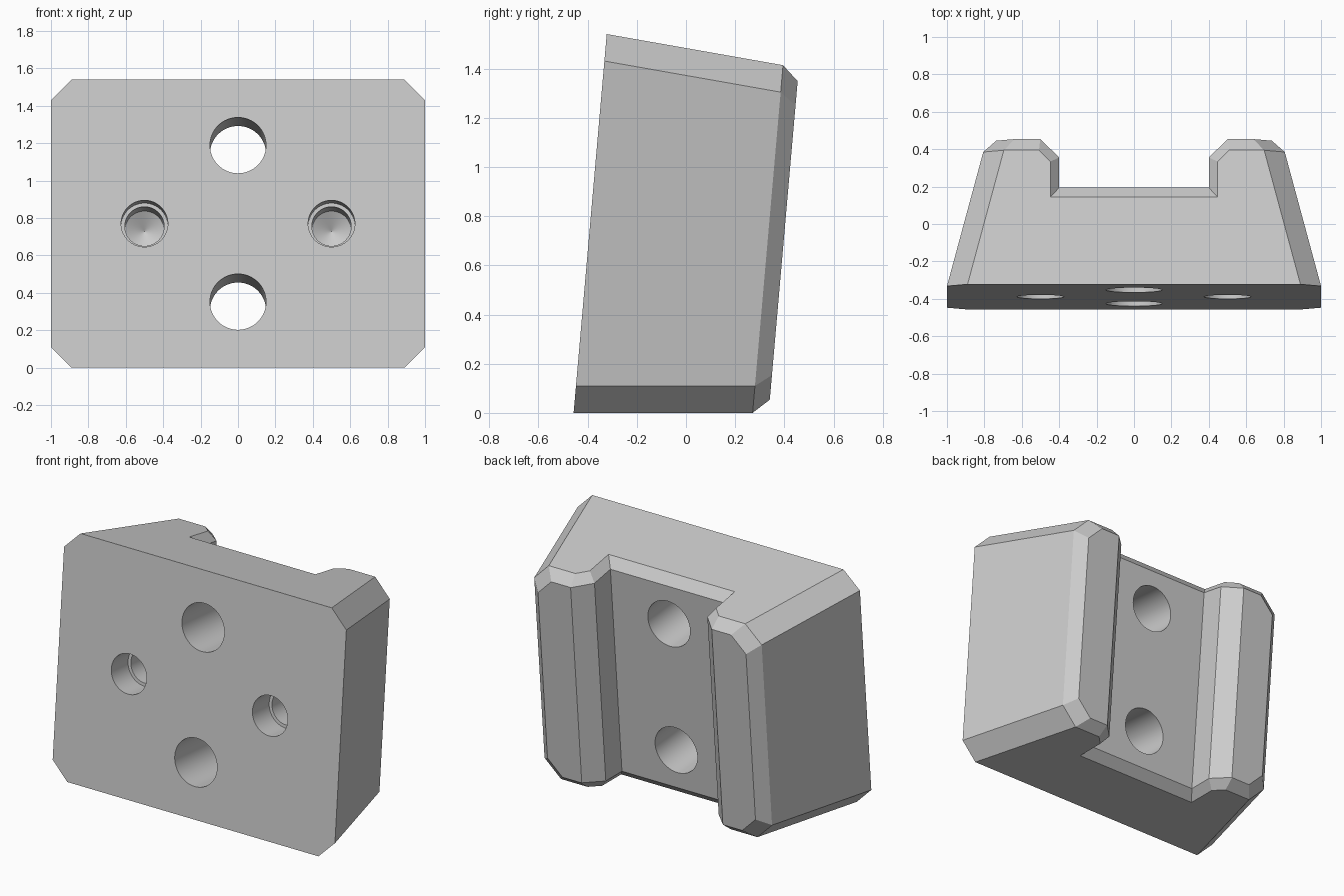
import bpy, bmesh, math
from mathutils import Matrix

# Remove the default cube
cube = bpy.data.objects.get("Cube")
if cube:
    bpy.data.objects.remove(cube, do_unlink=True)

HALF = 0.773       # half height of the front face
TAPER = 0.0875     # top and bottom draw in with depth
DEPTH = 0.79
TILT = math.radians(5)

grey = bpy.data.materials.new("plain grey")
grey.use_nodes = True
grey.diffuse_color = (0.6, 0.6, 0.6, 1)
grey.node_tree.nodes["Principled BSDF"].inputs["Base Color"].default_value = (0.6, 0.6, 0.6, 1)


def loft(name, rings):
    """Closed solid through rings of equal point count."""
    bm = bmesh.new()
    loops = [[bm.verts.new(p) for p in ring] for ring in rings]
    n = len(loops[0])
    for a, b in zip(loops, loops[1:]):
        for i in range(n):
            j = (i + 1) % n
            bm.faces.new((a[i], a[j], b[j], b[i]))
    bm.faces.new(loops[0])
    bm.faces.new(loops[-1])
    bmesh.ops.recalc_face_normals(bm, faces=bm.faces)
    mesh = bpy.data.meshes.new(name)
    bm.to_mesh(mesh)
    bm.free()
    mesh.materials.append(grey)
    obj = bpy.data.objects.new(name, mesh)
    bpy.context.collection.objects.link(obj)
    return obj


def octagon(y, a, b, c):
    """Rectangle with cut corners at depth y."""
    quarter = [(a, b - c), (a - c, b)]
    pts = quarter + [(-x, z) for x, z in reversed(quarter)]
    pts += [(-x, -z) for x, z in pts]
    return [(x, y, z) for x, z in pts]


def drill(name, x, z, steps, segments=64):
    """Stepped round cutter along the depth axis; steps are (depth, radius)."""
    rings = []
    for y, r in steps:
        angles = [2 * math.pi * i / segments for i in range(segments)]
        rings.append([(x + r * math.cos(t), y, z + r * math.sin(t)) for t in angles])
    return loft(name, rings)


def channel_ring(side, k):
    """Channel outline at one end; k widens it into the end chamfer."""
    d = 0.047 * k
    half = [(0.4 + d, 0.527 - 1.15 * d), (0.4 + d, 0.69 - 0.55 * d), (0.62 + d, 0.91 - 0.55 * d)]
    pts = half + [(-x, y) for x, y in reversed(half)]
    return [(x, y, side * (HALF - TAPER * y + 0.055 * (k - 1))) for x, y in pts]


# Tapered block with cut corners and a chamfered back
body = loft("clamp_block", [
    octagon(0, 1, HALF, 0.11),
    octagon(0.725, 0.806, HALF - 0.725 * TAPER, 0.11),
    octagon(DEPTH, 0.737, 0.65, 0.1),
])

# Back channel with flared ends
cutters = [loft("channel_cutter", [channel_ring(-1, 2), channel_ring(-1, 0),
                                   channel_ring(1, 0), channel_ring(1, 2)])]

# Through holes and stepped blind holes
for s in (-1, 1):
    cutters.append(drill("through_hole_cutter", 0, s * 0.42, [(-0.1, 0.15), (0.9, 0.15)]))
    cutters.append(drill("blind_hole_cutter", s * 0.5, 0,
                         [(-0.1, 0.125), (0.17, 0.125), (0.17, 0.105), (0.43, 0.105), (0.49, 0.001)]))

bpy.ops.object.select_all(action='DESELECT')
body.select_set(True)
bpy.context.view_layer.objects.active = body
for cutter in cutters:
    cutter.hide_render = True
    mod = body.modifiers.new(cutter.name, 'BOOLEAN')
    mod.operation = 'DIFFERENCE'
    mod.solver = 'EXACT'
    mod.object = cutter
    bpy.ops.object.modifier_apply(modifier=mod.name)
    bpy.data.objects.remove(cutter, do_unlink=True)

# Lean the block back so its underside lies flat
body.data.transform(Matrix.Translation((0, -0.457 + HALF * math.sin(TILT), HALF * math.cos(TILT)))
                    @ Matrix.Rotation(-TILT, 4, 'X'))
bpy.ops.object.shade_smooth_by_angle(angle=math.radians(20))
